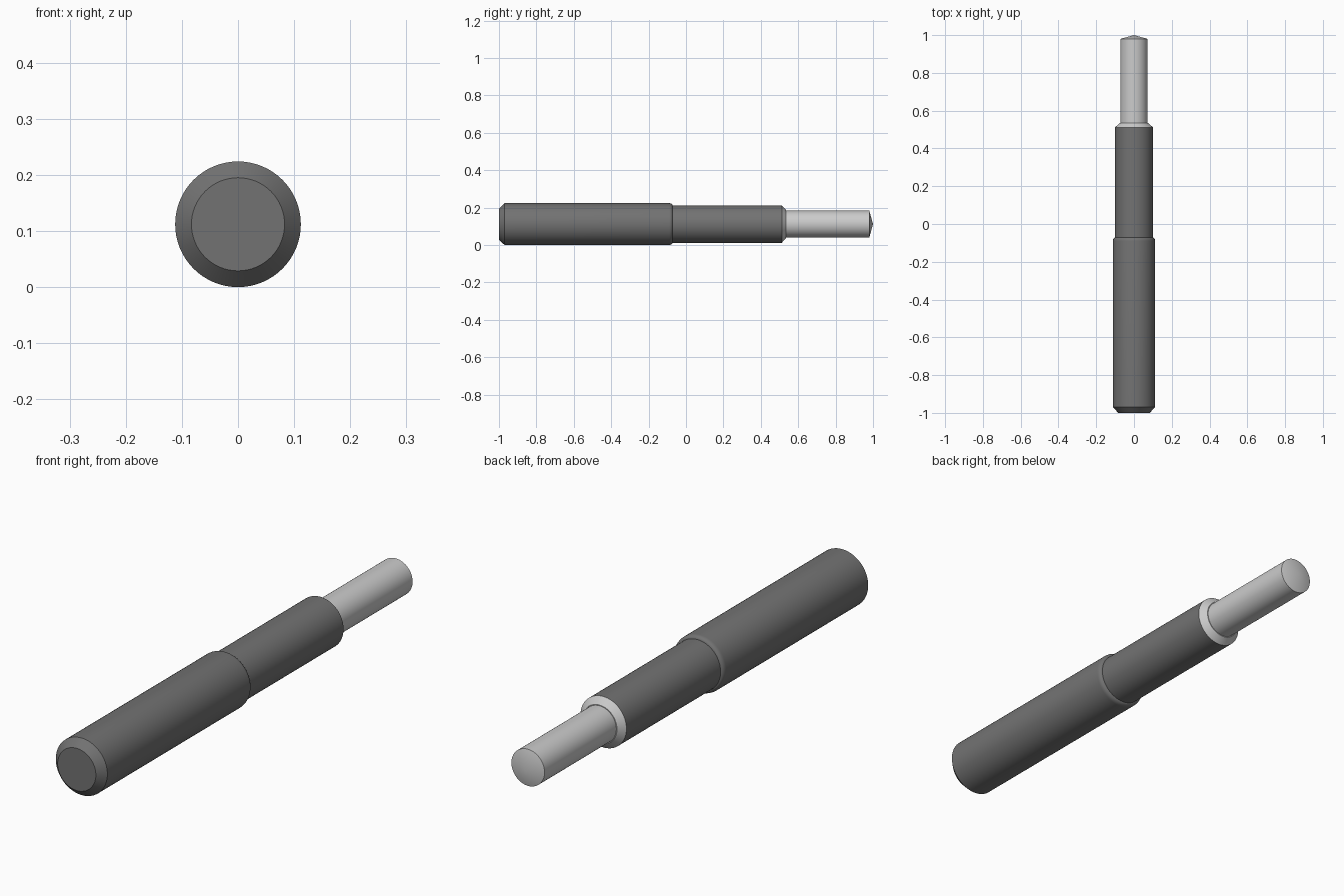
import bpy, bmesh, math

if "Cube" in bpy.data.objects:
    bpy.data.objects.remove(bpy.data.objects["Cube"])

AXIS_Z = 0.112
SIDES = 64


def material(name, value):
    m = bpy.data.materials.new(name)
    m.diffuse_color = (value, value, value, 1)
    m.use_nodes = True
    m.node_tree.nodes["Principled BSDF"].inputs["Base Color"].default_value = m.diffuse_color
    return m


def lathe(name, profile, mat):
    """Revolve (radius, y) points around the long axis; radius 0 closes to a point."""
    bm = bmesh.new()
    rings = []
    for r, y in profile:
        n = SIDES if r > 0 else 1
        rings.append([bm.verts.new((r * math.cos(2 * math.pi * i / SIDES), y,
                                    r * math.sin(2 * math.pi * i / SIDES) + AXIS_Z))
                      for i in range(n)])
    for a, b in zip(rings, rings[1:]):
        for i in range(SIDES):
            j = (i + 1) % SIDES
            if len(b) == 1:
                bm.faces.new((a[i], a[j], b[0]))
            else:
                bm.faces.new((a[i], a[j], b[j], b[i]))
    # Flat end caps
    for ring in (rings[0], rings[-1]):
        if len(ring) > 1:
            bm.faces.new(ring)
    bmesh.ops.recalc_face_normals(bm, faces=bm.faces)
    me = bpy.data.meshes.new(name)
    bm.to_mesh(me)
    bm.free()
    me.materials.append(mat)
    ob = bpy.data.objects.new(name, me)
    bpy.context.collection.objects.link(ob)
    bpy.context.view_layer.objects.active = ob
    ob.select_set(True)
    bpy.ops.object.shade_smooth_by_angle(angle=math.radians(25))
    ob.select_set(False)
    return ob


dark = material("dark_grey", 0.17)
light = material("light_grey", 0.6)

# Stepped body: chamfered butt, rounded shoulder, slimmer front sleeve
shoulder = [(0.1 + 0.012 * math.cos(t), -0.09 + 0.018 * math.sin(t))
            for t in (math.pi / 2 * k / 5 for k in range(6))]
lathe("body", [(0.083, -1), (0.112, -0.97)] + shoulder + [(0.1, 0.512)], dark)

# Tip: collar chamfer, pin and shallow cone point
lathe("tip", [(0.1, 0.512), (0.075, 0.535), (0.072, 0.535), (0.072, 0.98), (0, 1)], light)
